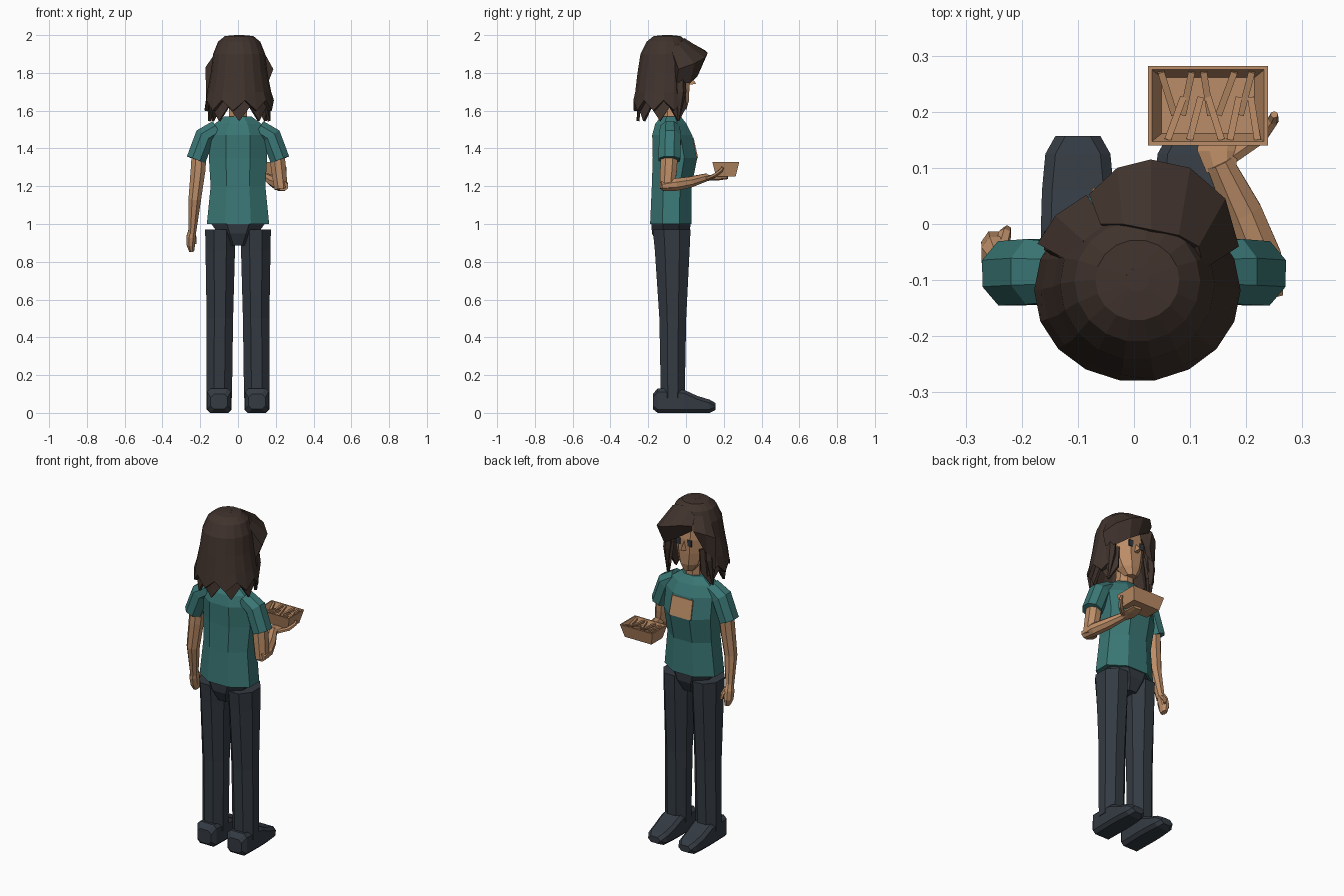
import bpy, bmesh, math
from mathutils import Vector


def mat(name, rgb):
    m = bpy.data.materials.new(name)
    m.diffuse_color = (*rgb, 1)
    return m


HAIR = mat("dark brown hair", (0.052, 0.033, 0.026))
SKIN = mat("tan skin", (0.50, 0.265, 0.135))
TEAL = mat("teal cloth", (0.042, 0.185, 0.178))
NAVY = mat("charcoal cloth", (0.034, 0.043, 0.055))


def loft(name, rows, m, closed=True, cap=True, skip=None, thick=0):
    """Skin a list of equal-length point rows."""
    bm = bmesh.new()
    vs = [[bm.verts.new(p) for p in r] for r in rows]
    n = len(rows[0])
    for j in range(len(rows) - 1):
        for i in range(n if closed else n - 1):
            if skip and skip(j, i):
                continue
            k = (i + 1) % n
            bm.faces.new((vs[j][i], vs[j][k], vs[j + 1][k], vs[j + 1][i]))
    if cap:
        bm.faces.new(vs[0])
        bm.faces.new(vs[-1])
    bmesh.ops.delete(bm, geom=[v for v in bm.verts if not v.link_faces], context='VERTS')
    bmesh.ops.recalc_face_normals(bm, faces=bm.faces)
    me = bpy.data.meshes.new(name)
    bm.to_mesh(me)
    bm.free()
    me.materials.append(m)
    ob = bpy.data.objects.new(name, me)
    bpy.context.collection.objects.link(ob)
    if thick:
        s = ob.modifiers.new("thickness", 'SOLIDIFY')
        s.thickness = thick
        s.offset = -1
    return ob


def ring(x, y, z, rx, ry, n=8):
    """Horizontal ring with flat front, back and (n=8) sides; radii reach the flats."""
    c = math.cos(math.pi / n)
    return [(x + rx / c * math.cos((i + .5) * math.tau / n),
             y + ry / c * math.sin((i + .5) * math.tau / n), z) for i in range(n)]


def tube(name, pts, radii, m, ref=(0, 1, 0), n=8):
    """Tube along a path; radii are (side, other) pairs."""
    p = [Vector(q) for q in pts]
    rows = []
    for i, (a, b) in enumerate(radii):
        t = (p[min(i + 1, len(p) - 1)] - p[max(i - 1, 0)]).normalized()
        u = t.cross(Vector(ref)).normalized()
        v = u.cross(t)
        rows.append([p[i] + u * a * math.cos((k + .5) * math.tau / n)
                     + v * b * math.sin((k + .5) * math.tau / n) for k in range(n)])
    return loft(name, rows, m)


def rect(x, y, z, a, b):
    return [(x - a, y - b, z), (x + a, y - b, z), (x + a, y + b, z), (x - a, y + b, z)]


# legs, shoes and sleeves on both sides
for s, side in ((-1, "left"), (1, "right")):
    loft(side + "_leg", [ring(s * x, y, z, rx, ry) for x, y, z, rx, ry in (
        (.1, -.07, .08, .068, .063), (.096, -.07, .5, .070, .071),
        (.094, -.073, .86, .078, .092), (.094, -.076, .97, .08, .1))], NAVY)
    shoe = []
    for y, w, lo, hi in ((-.175, .045, .02, .1), (-.15, .063, 0, .13), (-.01, .066, 0, .122),
                         (.06, .064, 0, .09), (.125, .058, 0, .07), (.157, .04, .015, .052)):
        c = .018
        shoe.append([(s * .1 + a * w + da * c, y, z) for a, da, z in (
            (-1, 1, lo), (1, -1, lo), (1, 0, lo + c), (1, 0, hi - c),
            (1, -1, hi), (-1, 1, hi), (-1, 0, hi - c), (-1, 0, lo + c))])
    loft(side + "_shoe", shoe, NAVY)
    tube(side + "_sleeve", [(s * .11, -.085, 1.505), (s * .175, -.085, 1.465), (s * .222, -.088, 1.34)],
         [(.05, .055), (.058, .063), (.056, .062)], TEAL)

# hips and shirt
loft("hips", [ring(0, -.08, z, rx, ry) for z, rx, ry in (
    (.885, .055, .07), (.95, .105, .1), (1.02, .155, .105))], NAVY)
loft("shirt", [ring(0, y, z, rx, ry) for y, z, rx, ry in (
    (-.08, 1.0, .165, .11), (-.076, 1.2, .145, .105), (-.058, 1.35, .154, .118),
    (-.073, 1.47, .152, .106), (-.08, 1.53, .125, .083), (-.08, 1.57, .07, .052))], TEAL)
# chest print
loft("chest_print", [[(-.075, y0, 1.35), (.068, y0, 1.35), (.063, y1, 1.458), (-.072, y1, 1.458)]
                     for y0, y1 in ((.057, .033), (.064, .04))], SKIN)

# hanging arm
tube("left_arm", [(-.205, -.085, 1.38), (-.212, -.09, 1.28), (-.229, -.095, 1.13), (-.243, -.065, .95)],
     [(.043, .045), (.042, .044), (.036, .038), (.022, .026)], SKIN)
tube("left_hand", [(-.243, -.065, .97), (-.248, -.055, .935), (-.25, -.045, .89), (-.245, -.04, .855)],
     [(.02, .025), (.026, .036), (.024, .035), (.014, .022)], SKIN)
tube("left_thumb", [(-.238, -.05, .955), (-.23, -.018, .925), (-.226, -.01, .895)],
     [(.013, .013), (.012, .012), (.008, .008)], SKIN, n=6)

# bent arm with open hand
tube("right_upper_arm", [(.205, -.088, 1.38), (.215, -.092, 1.29), (.228, -.1, 1.185)],
     [(.043, .048), (.043, .048), (.038, .042)], SKIN)
tube("right_forearm", [(.238, -.13, 1.2), (.228, -.06, 1.208), (.195, .02, 1.222), (.152, .11, 1.248)],
     [(.03, .026), (.038, .036), (.036, .031), (.026, .021)], SKIN, ref=(0, 0, 1))
tube("right_hand", [(.155, .095, 1.244), (.15, .13, 1.245), (.155, .17, 1.243), (.16, .22, 1.245)],
     [(.028, .02), (.04, .016), (.042, .013), (.03, .008)], SKIN, ref=(0, 0, 1))
tube("right_thumb", [(.175, .12, 1.242), (.225, .155, 1.258), (.248, .185, 1.282), (.25, .195, 1.3)],
     [(.014, .012), (.014, .012), (.011, .011), (.007, .007)], SKIN, ref=(0, 0, 1), n=6)

# food tray and sticks
loft("tray", [rect(.132, .211, *q) for q in (
    (1.252, .088, .052), (1.328, .107, .071), (1.328, .1, .064), (1.29, .083, .05))], SKIN)
for i in range(10):
    front = i % 2
    x = .06 + (i // 2) * .035 + front * .014
    y = .188 if front else .233
    lean = (-.012, .008, -.006, .014, .01)[(i * 3) % 5]
    h = .038
    tube("stick_%d" % (i + 1), [(x - lean, y - h, 1.303 + .012 * front), (x + lean, y + h, 1.322 - .01 * front)],
         [(.0085, .0085)] * 2, SKIN, ref=(0, 0, 1), n=4)

# neck, head, nose and eyes
loft("neck", [ring(0, -.08, 1.54, .05, .048), ring(0, -.075, 1.68, .045, .045)], SKIN)
loft("head", [ring(0, y, z, rx, ry) for y, z, rx, ry in (
    (-.03, 1.605, .03, .032), (-.045, 1.65, .062, .06), (-.067, 1.72, .084, .085),
    (-.078, 1.8, .095, .096), (-.09, 1.89, .092, .095), (-.095, 1.95, .055, .06))], SKIN)
loft("nose", [[(-.016, .005, 1.735), (.016, .005, 1.735), (0, .008, 1.8)],
              [(-.007, .052, 1.742), (.007, .052, 1.742), (0, .046, 1.754)]], SKIN)
for s, side in ((-1, "left"), (1, "right")):
    x = s * .037
    loft(side + "_eye", [[(x - .013, y, 1.765), (x + .013, y, 1.765),
                          (x + .013, y + .001, 1.802), (x - .013, y + .001, 1.802)]
                         for y in (.014, .022)], NAVY)

# long hair: full crown, open over the face, jagged hem
N = 18


def hair_ring(z, rx, ry, cy, drop=0, phase=0):
    out = []
    for i in range(N):
        a = (i + phase) * math.tau / N
        out.append((.006 + rx * math.cos(a), cy + ry * math.sin(a), z - (drop if i % 2 else 0)))
    return out


def face_gap(first_row, phase=0):
    def test(j, i):
        return j >= first_row and abs((i + .5 + phase) * 360 / N - 90) < 50
    return test


loft("hair", [hair_ring(*q) for q in (
    (2.0, .02, .02, -.1), (1.995, .075, .072, -.1), (1.965, .112, .108, -.102),
    (1.9, .138, .136, -.107), (1.8, .15, .147, -.112), (1.7, .17, .155, -.116),
    (1.655, .184, .163, -.118, .055))], HAIR, cap=False, skip=face_gap(3), thick=.02)
loft("hair_underlayer", [hair_ring(*q, phase=.5) for q in (
    (1.75, .145, .138, -.112), (1.62, .168, .15, -.112, .075))],
    HAIR, cap=False, skip=face_gap(0, .5), thick=.015)
# crown lid
loft("hair_crown", [ring(.006, -.1, 1.99, .03, .03), ring(.006, -.1, 2.0, .02, .02)], HAIR)


def lock(name, top, mid, low, core):
    """Bulging lock of hair closed back towards a core point."""
    c = Vector(core)
    inner = [Vector(p).lerp(c, .3) for p in low]
    back = [Vector(p).lerp(c, .35) for p in top]
    # columns run across, each one a closed loop around the lock
    cols = [list(q) for q in zip(top, mid, low, inner, back)]
    return loft(name, cols, HAIR)


# swept fringe
lock("fringe",
     [(-.06, 0, 1.945), (-.02, 0, 1.975), (.03, -.01, 1.985), (.08, -.02, 1.97), (.115, -.04, 1.95), (.125, -.08, 1.93)],
     [(-.08, .053, 1.91), (-.03, .1, 1.92), (.03, .115, 1.905), (.1, .1, 1.88), (.163, .045, 1.85), (.187, -.04, 1.82)],
     [(-.07, .04, 1.875), (-.03, .06, 1.85), (.03, .07, 1.81), (.08, .06, 1.78), (.13, .02, 1.745), (.16, -.05, 1.75)],
     (.02, -.08, 1.86))
# side lock framing the cheek
lock("side_lock",
     [(-.05, 0, 1.945), (-.09, -.03, 1.94), (-.11, -.07, 1.92)],
     [(-.085, .052, 1.88), (-.14, .015, 1.86), (-.172, -.035, 1.83)],
     [(-.1, .015, 1.81), (-.135, -.005, 1.73), (-.168, -.035, 1.62)],
     (-.05, -.08, 1.85))
# long strands in front of the ears
for s, side in ((-1, "left"), (1, "right")):
    tube(side + "_strand", [(s * .125, -.035, 1.84), (s * .138, -.03, 1.7), (s * .15, -.04, 1.545)],
         [(.022, .03), (.026, .032), (.003, .004)], HAIR, n=6)
